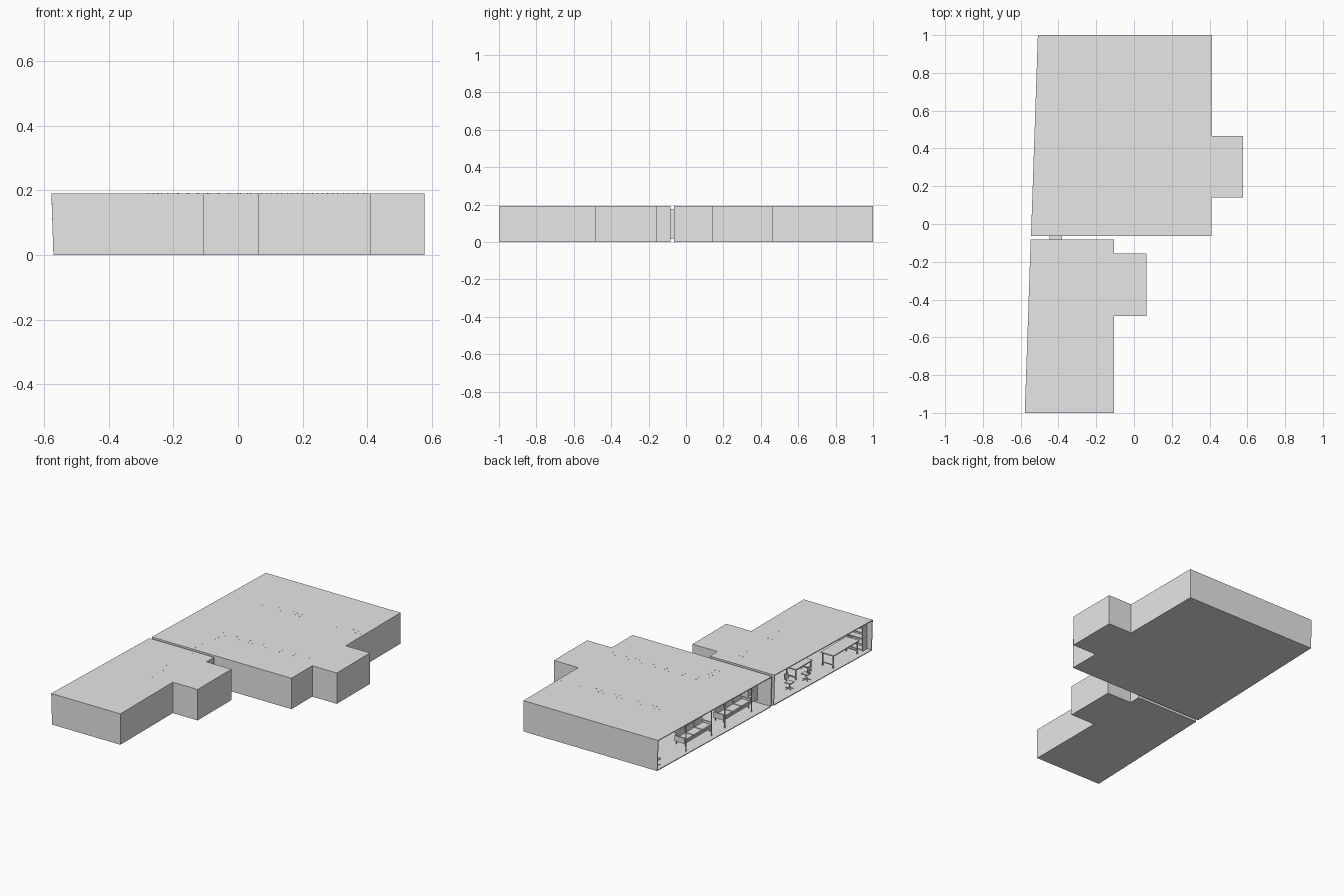
import bpy, bmesh, math
from mathutils import Vector, Matrix

cube = bpy.data.objects.get("Cube")
if cube:
    bpy.data.objects.remove(cube, do_unlink=True)

# One plain grey for everything
grey = bpy.data.materials.new("plain_grey")
grey.use_nodes = True
grey.diffuse_color = (0.8, 0.8, 0.8, 1)
for node in grey.node_tree.nodes:
    if node.type == 'BSDF_PRINCIPLED':
        node.inputs["Base Color"].default_value = (0.8, 0.8, 0.8, 1)

HEIGHT = 0.191
WALL = 0.005


def finish(name, bm):
    mesh = bpy.data.meshes.new(name)
    bm.to_mesh(mesh)
    bm.free()
    mesh.materials.append(grey)
    ob = bpy.data.objects.new(name, mesh)
    bpy.context.collection.objects.link(ob)
    return ob


def add_box(bm, centre, size, tilt=0.0):
    m = (Matrix.Translation(Vector(centre)) @ Matrix.Rotation(tilt, 4, 'Y')
         @ Matrix.Diagonal((*size, 1)))
    bmesh.ops.create_cube(bm, size=1, matrix=m)


def add_rod(bm, a, b, r, sides=8):
    a, b = Vector(a), Vector(b)
    turn = (b - a).to_track_quat('Z', 'Y').to_matrix().to_4x4()
    bmesh.ops.create_cone(bm, cap_ends=True, segments=sides, radius1=r, radius2=r,
                          depth=(b - a).length,
                          matrix=Matrix.Translation((a + b) / 2) @ turn)


def room(name, outline):
    """Shell with floor, roof and walls; the side from last to first point is open."""
    bm = bmesh.new()
    last = len(outline) - 1
    low = [bm.verts.new((x + (0.006 if i in (0, last) else 0), y, 0))
           for i, (x, y) in enumerate(outline)]
    top = [bm.verts.new((x, y, HEIGHT)) for x, y in outline]
    bm.faces.new(low[::-1])
    bm.faces.new(top)
    for i in range(last):
        bm.faces.new((low[i], low[i + 1], top[i + 1], top[i]))
    ob = finish(name, bm)
    mod = ob.modifiers.new("thickness", 'SOLIDIFY')
    mod.thickness = WALL
    mod.offset = -1
    mod.use_even_offset = True
    return ob


# The two room shells
large_room = room("large_room", [
    (-0.545, -0.063), (0.41, -0.063), (0.41, 0.14), (0.578, 0.14),
    (0.578, 0.465), (0.412, 0.465), (0.412, 1), (-0.509, 1)])
small_room = room("small_room", [
    (-0.578, -1), (-0.105, -1), (-0.105, -0.487), (0.065, -0.487),
    (0.065, -0.157), (-0.105, -0.157), (-0.105, -0.083), (-0.547, -0.083)])

# Doorway through both dividing walls
bm = bmesh.new()
add_box(bm, (-0.414, -0.073, 0.097), (0.058, 0.06, 0.146))
cutter = finish("doorway_cutter", bm)
cutter.hide_render = True
cutter.hide_viewport = True
for shell in (large_room, small_room):
    cut = shell.modifiers.new("doorway", 'BOOLEAN')
    cut.operation = 'DIFFERENCE'
    cut.solver = 'EXACT'
    cut.object = cutter

bm = bmesh.new()
for x in (-0.445, -0.383):
    add_box(bm, (x, -0.073, 0.098), (0.006, 0.034, 0.156))
for z in (0.022, 0.173):
    add_box(bm, (-0.414, -0.073, z), (0.068, 0.034, 0.006))
finish("door_frame", bm)

bm = bmesh.new()
add_box(bm, (-0.446, -0.032, 0.097), (0.004, 0.058, 0.144))
add_rod(bm, (-0.452, -0.012, 0.095), (-0.440, -0.012, 0.095), 0.003)
finish("open_door", bm)

# Slim columns along the open side
bm = bmesh.new()
for y in (0.70, 0.45, 0.32, 0.06):
    add_rod(bm, (-0.49, y, WALL), (-0.49, y, HEIGHT - WALL), 0.004, 10)
finish("columns", bm)


def sofa(name, x, y, length=0.26):
    bm = bmesh.new()
    add_box(bm, (x, y, 0.03), (0.07, length, 0.012))
    for i in range(3):
        cy = y + (i - 1) * length / 3
        add_box(bm, (x, cy, 0.041), (0.064, length / 3 - 0.006, 0.012))
        add_box(bm, (x + 0.03, cy, 0.062), (0.012, length / 3 - 0.006, 0.036), 0.15)
    for s in (-1, 1):
        add_box(bm, (x, y + s * length / 2, 0.046), (0.07, 0.008, 0.03))
        for t in (-1, 1):
            add_rod(bm, (x + t * 0.03, y + s * length * 0.46, WALL),
                    (x + t * 0.03, y + s * length * 0.46, 0.028), 0.003)
    finish(name, bm)


sofa("first_sofa", -0.42, 0.53)
sofa("second_sofa", -0.42, 0.15)


def table(name, x, y, width, length, height):
    bm = bmesh.new()
    add_box(bm, (x, y, height), (width, length, 0.006))
    for s in (-1, 1):
        ly = y + s * (length / 2 - 0.008)
        for t in (-1, 1):
            lx = x + t * (width / 2 - 0.008)
            add_box(bm, (lx, ly, (height + WALL) / 2), (0.006, 0.006, height - WALL))
        add_box(bm, (x, ly, height * 0.3), (width - 0.016, 0.005, 0.005))
    finish(name, bm)


table("long_table", -0.50, -0.79, 0.09, 0.25, 0.085)
table("desk", -0.42, -0.50, 0.08, 0.16, 0.07)


def chair(name, x, y, side=1):
    bm = bmesh.new()
    add_box(bm, (x, y, 0.045), (0.04, 0.04, 0.007))
    add_box(bm, (x + side * 0.021, y, 0.078), (0.005, 0.036, 0.036), side * 0.15)
    add_rod(bm, (x + side * 0.019, y, 0.045), (x + side * 0.021, y, 0.07), 0.002)
    add_rod(bm, (x, y, 0.01), (x, y, 0.045), 0.003)
    for i in range(5):
        a = i * math.tau / 5
        add_rod(bm, (x, y, 0.013),
                (x + 0.024 * math.cos(a), y + 0.024 * math.sin(a), 0.008), 0.0025, 6)
    finish(name, bm)


chair("lounge_chair", -0.49, -0.31, 1)
chair("desk_chair", -0.50, -0.46, -1)
chair("corner_chair", -0.46, 0.95, 1)

# Shelves against the end wall
bm = bmesh.new()
for x in (-0.54, -0.44):
    add_box(bm, (x, -0.972, 0.08), (0.005, 0.04, 0.15))
for i in range(5):
    add_box(bm, (-0.49, -0.972, 0.012 + i * 0.035), (0.1, 0.04, 0.005))
finish("end_shelves", bm)


def ceiling_track(name, a, b, count):
    """Suspended tray; its paired hangers just reach through the roof."""
    a, b = Vector(a), Vector(b)
    along = (b - a).normalized()
    side = Vector((-along.y, along.x, 0)) * 0.013
    bm = bmesh.new()
    middle = (a + b) / 2
    span = b - a
    size = (abs(span.x) + 0.026 * abs(along.y), abs(span.y) + 0.026 * abs(along.x), 0.005)
    add_box(bm, (middle.x, middle.y, 0.168), size)
    for i in range(count):
        p = a.lerp(b, i / (count - 1))
        for s in (-1, 1):
            q = p + side * s
            add_box(bm, (q.x, q.y, 0.18), (0.003, 0.003, 0.0235))
    finish(name, bm)


ceiling_track("back_ceiling_track", (-0.28, 0.65, 0), (0.39, 0.65, 0), 22)
ceiling_track("middle_ceiling_track", (-0.28, 0.20, 0), (0.37, 0.20, 0), 22)
ceiling_track("side_ceiling_track", (-0.25, -0.04, 0), (-0.25, 0.18, 0), 8)
ceiling_track("front_ceiling_track", (-0.25, -0.57, 0), (-0.25, -0.11, 0), 14)
